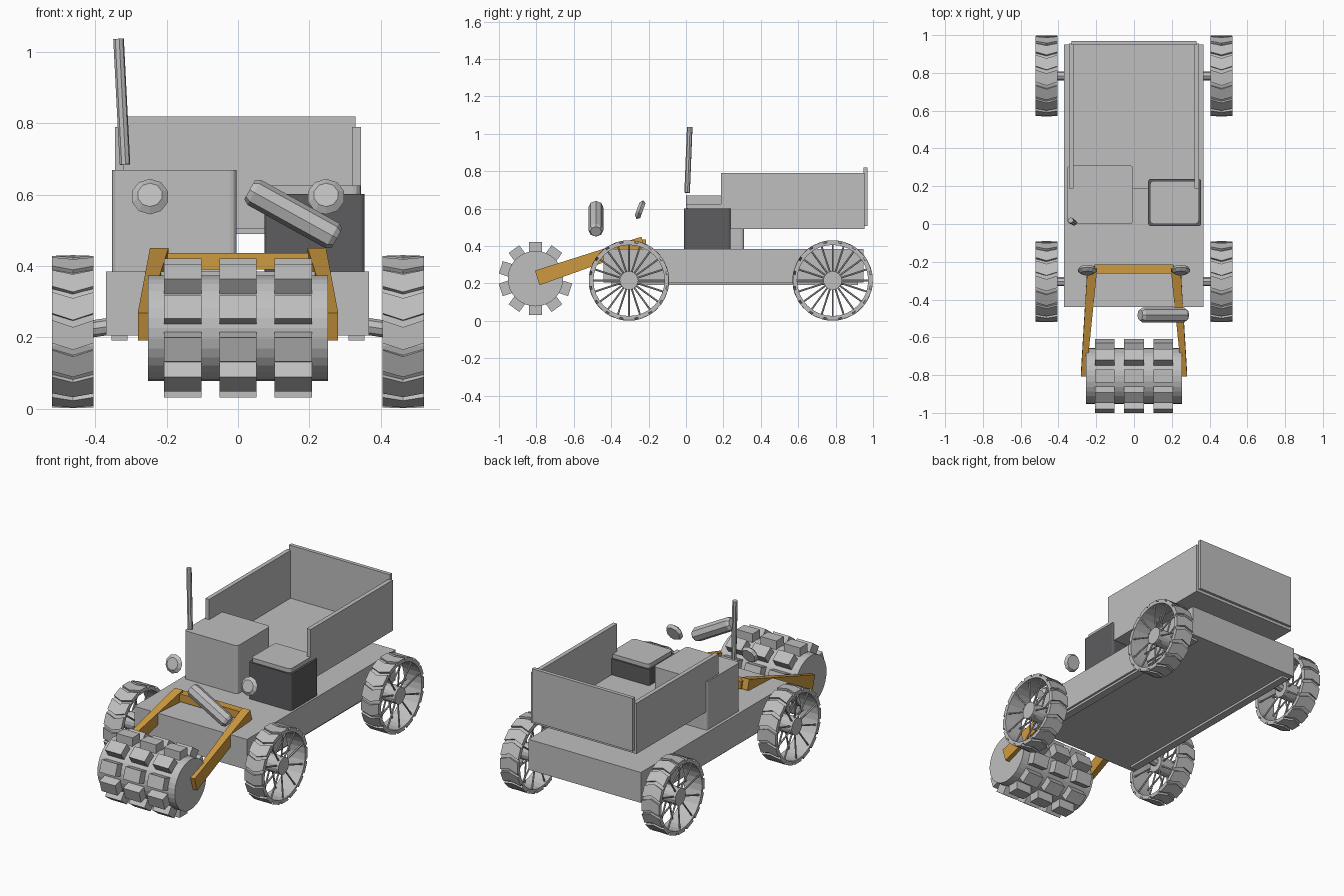
import bpy, bmesh
from math import sin, cos, tau, radians
from mathutils import Vector, Matrix

cube = bpy.data.objects.get("Cube")
if cube:
    bpy.data.objects.remove(cube)


def material(name, rgb):
    m = bpy.data.materials.new(name)
    m.use_nodes = True
    m.diffuse_color = (*rgb, 1)
    m.node_tree.nodes["Principled BSDF"].inputs["Base Color"].default_value = (*rgb, 1)
    return m


GREY = material("light_grey", (0.52, 0.52, 0.52))
DARK = material("dark_grey", (0.11, 0.11, 0.115))
ORANGE = material("orange", (0.62, 0.32, 0.05))


def finish(bm, name, mat=GREY):
    bmesh.ops.recalc_face_normals(bm, faces=bm.faces)
    mesh = bpy.data.meshes.new(name)
    bm.to_mesh(mesh)
    bm.free()
    mesh.materials.append(mat)
    ob = bpy.data.objects.new(name, mesh)
    bpy.context.collection.objects.link(ob)
    return ob


def add_box(bm, xs, ys, zs, matrix=Matrix()):
    lo, hi = Vector((xs[0], ys[0], zs[0])), Vector((xs[1], ys[1], zs[1]))
    m = matrix @ Matrix.Translation((lo + hi) / 2) @ Matrix.Diagonal((*(hi - lo), 1))
    return bmesh.ops.create_cube(bm, size=1, matrix=m)["verts"]


def add_rod(bm, p, q, r, sides=8, r2=None):
    p, q = Vector(p), Vector(q)
    rot = (q - p).to_track_quat("Z", "Y").to_matrix().to_4x4()
    bmesh.ops.create_cone(bm, cap_ends=True, segments=sides, radius1=r, radius2=r2 or r,
                          depth=(q - p).length, matrix=Matrix.Translation((p + q) / 2) @ rot)


def box(name, xs, ys, zs, mat=GREY, round_corners=0.0):
    bm = bmesh.new()
    add_box(bm, xs, ys, zs)
    if round_corners:
        upright = [e for e in bm.edges if abs(e.verts[0].co.z - e.verts[1].co.z) > 0.001]
        bmesh.ops.bevel(bm, geom=upright, offset=round_corners, segments=3,
                        profile=0.5, affect="EDGES")
    return finish(bm, name, mat)


def add_prism(bm, sections):
    """Skin a row of four-cornered sections into a closed solid."""
    rings = [[bm.verts.new(c) for c in s] for s in sections]
    for a, b in zip(rings, rings[1:]):
        for i in range(4):
            j = (i + 1) % 4
            bm.faces.new((a[i], a[j], b[j], b[i]))
    bm.faces.new(rings[0])
    bm.faces.new(rings[-1])


# Chassis with rails underneath
box("chassis", (-0.37, 0.367), (-0.44, 0.95), (0.205, 0.385))
for side, s in (("left", 1), ("right", -1)):
    box(side + "_rail", sorted((s * 0.31, s * 0.355)), (-0.4, 0.92), (0.192, 0.206))

# Cargo bed
box("bed_floor", (-0.345, 0.345), (0.187, 0.955), (0.49, 0.507))
for side, s in (("left", 1), ("right", -1)):
    box(side + "_bed_wall", sorted((s * 0.32, s * 0.345)), (0.187, 0.955), (0.507, 0.79))
box("tailgate", (-0.33, 0.33), (0.948, 0.97), (0.507, 0.82))

# Engine cover and seat
box("engine_cover", (-0.353, -0.004), (0, 0.31), (0.385, 0.67), GREY, 0.018)
box("seat_box", (0.075, 0.355), (-0.01, 0.238), (0.385, 0.602), DARK, 0.012)
box("seat_cushion", (0.085, 0.343), (0.0, 0.228), (0.602, 0.626), GREY, 0.02)

# Exhaust pipe
bm = bmesh.new()
add_rod(bm, (-0.317, 0.006, 0.685), (-0.335, 0.02, 1.037), 0.015)
finish(bm, "exhaust_pipe")

# Floating roll ahead of the seat, with chamfered ends
bm = bmesh.new()
mid, axis = Vector((0.155, -0.482, 0.546)), Vector((0.875, 0, -0.485))
add_rod(bm, mid - axis * 0.125, mid + axis * 0.125, 0.04)
for e in (-1, 1):
    add_rod(bm, mid + axis * 0.125 * e, mid + axis * 0.14 * e, 0.04, 8, 0.03)
finish(bm, "roll")

# Headlights, tipped upward
for side, s in (("left", 1), ("right", -1)):
    bm = bmesh.new()
    c, n = Vector((s * 0.247, -0.245, 0.594)), Vector((0, -0.94, 0.34))
    add_rod(bm, c - n * 0.015, c + n * 0.002, 0.042, 10, 0.053)
    add_rod(bm, c + n * 0.002, c + n * 0.017, 0.053, 10, 0.035)
    finish(bm, side + "_headlight")

# Roller drum with three rows of ten teeth
DRUM = Vector((0, -0.805, 0.226))
bm = bmesh.new()
add_rod(bm, DRUM - Vector((0.253, 0, 0)), DRUM + Vector((0.253, 0, 0)), 0.148, 32)
for k in range(10):
    turn = Matrix.Translation(DRUM) @ Matrix.Rotation(tau * k / 10, 4, "X")
    for x in (-0.155, 0, 0.155):
        add_box(bm, (x - 0.052, x + 0.052), (-0.035, 0.035), (0.13, 0.195), turn)
finish(bm, "roller_drum")

# Fork holding the roller
for side, s in (("left", 1), ("right", -1)):
    bm = bmesh.new()
    add_prism(bm, [
        [(s * x, y + dy * t, z + t * h) for x, t in ((xi, -1), (xo, -1), (xo, 1), (xi, 1))]
        for xi, xo, y, z, h, dy in ((0.253, 0.281, -0.795, 0.23, 0.039, -0.012),
                                    (0.195, 0.247, -0.23, 0.42, 0.03, -0.008))])
    finish(bm, side + "_fork_arm", ORANGE)
box("fork_crossbar", (-0.21, 0.21), (-0.262, -0.215), (0.39, 0.436), ORANGE)


# Spoked wheels with chevron treads
def wheel(name, s, y):
    centre = Vector((s * 0.463, y, 0.216))
    half = 0.058

    def at(x, r, a):
        return centre + Vector((s * x, r * cos(a), r * sin(a)))

    # Open rim band
    bm = bmesh.new()
    n = 32
    rings = [[bm.verts.new(at(x, r, tau * i / n)) for i in range(n)]
             for x, r in ((-half, 0.19), (half, 0.19), (half, 0.203), (-half, 0.203))]
    for j in range(4):
        a, b = rings[j], rings[(j + 1) % 4]
        for i in range(n):
            k = (i + 1) % n
            bm.faces.new((a[i], a[k], b[k], b[i]))
    finish(bm, name + "_rim")

    # Chevron treads
    bm = bmesh.new()
    for i in range(16):
        a = tau * i / 16
        add_prism(bm, [
            [at(x, r, a + lead + t) for r, t in ((0.198, -w), (0.215, -w), (0.215, w), (0.198, w))]
            for x, lead, w in ((-half, 0, 0.15), (0, 0.09, 0.15), (half, 0, 0.15))])
    finish(bm, name + "_treads")

    # Hub and two fans of spokes
    bm = bmesh.new()
    add_rod(bm, at(-0.05, 0, 0), at(0.05, 0, 0), 0.05, 16)
    for i in range(20):
        a, e = tau * i / 20, 1 if i % 2 else -1
        add_rod(bm, at(e * 0.035, 0.04, a), at(e * 0.045, 0.194, a), 0.005, 6)
    finish(bm, name + "_hub_and_spokes")

    # Stub axle
    bm = bmesh.new()
    add_rod(bm, (s * 0.3, y, 0.24), centre, 0.024, 8)
    finish(bm, name + "_axle")


for side, s in (("left", 1), ("right", -1)):
    for end, y in (("front", -0.305), ("rear", 0.784)):
        wheel(end + "_" + side + "_wheel", s, y)
